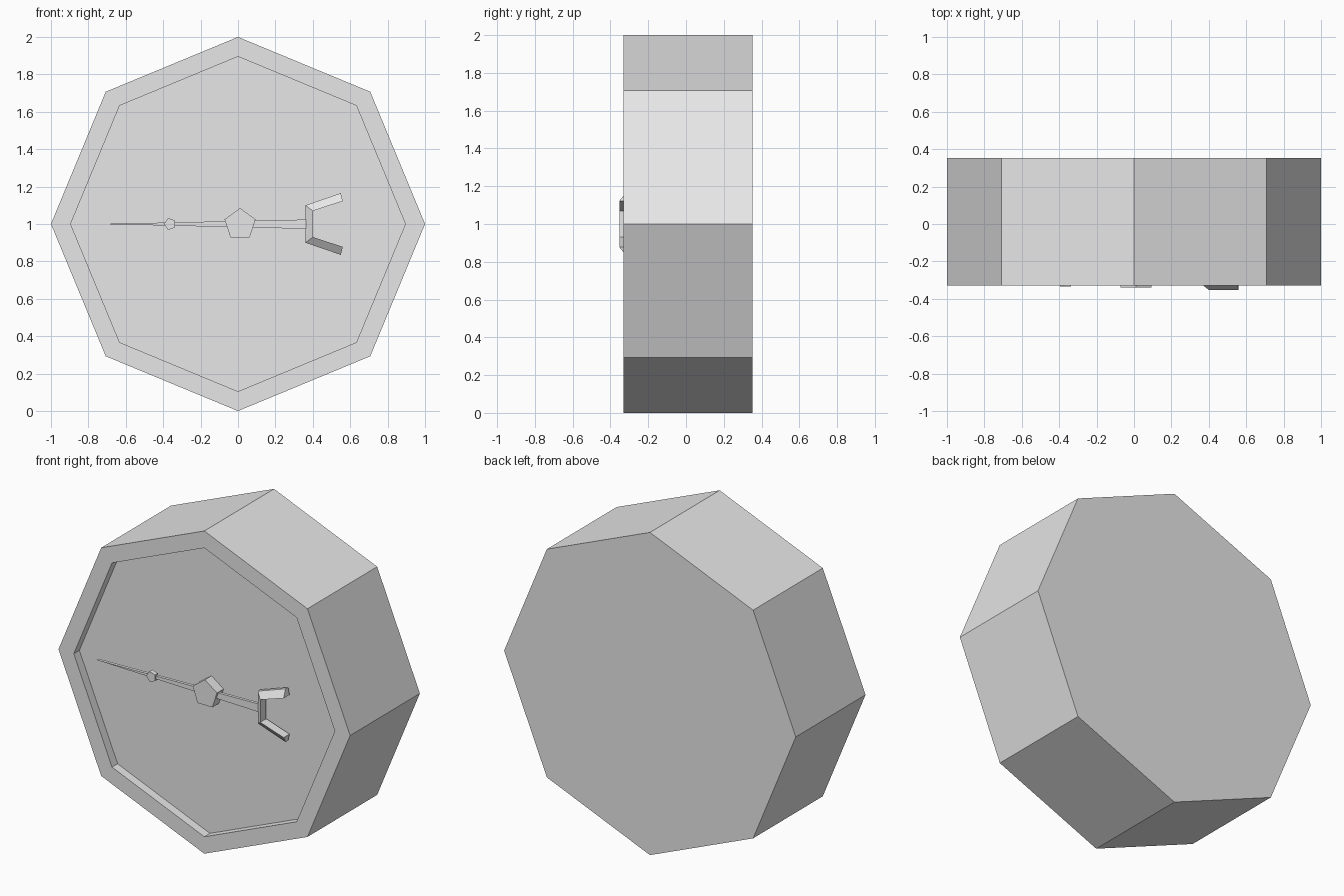
import bpy, bmesh, math

old = bpy.data.objects.get("Cube")
if old:
    bpy.data.objects.remove(old, do_unlink=True)

GREY = (0.8, 0.8, 0.8, 1.0)
grey = bpy.data.materials.new("plain grey")
grey.use_nodes = True
grey.diffuse_color = GREY
grey.node_tree.nodes["Principled BSDF"].inputs["Base Color"].default_value = GREY

FRONT, FLOOR, BACK = -0.33, -0.275, 0.353


def ring(n, radius, cx=0.0, cz=1.0, start=90):
    """Regular outline in the x-z plane."""
    angles = [math.radians(start + 360 * i / n) for i in range(n)]
    return [(cx + radius * math.cos(a), cz + radius * math.sin(a)) for a in angles]


def loft(name, sections, closed=False):
    """Skin a row of equal point loops, capping the ends or joining them."""
    bm = bmesh.new()
    loops = [[bm.verts.new(p) for p in s] for s in sections]
    pairs = list(zip(loops, loops[1:]))
    if closed:
        pairs.append((loops[-1], loops[0]))
    else:
        bm.faces.new(loops[0])
        bm.faces.new(loops[-1])
    for a, b in pairs:
        for i in range(len(a)):
            j = (i + 1) % len(a)
            bm.faces.new((a[i], a[j], b[j], b[i]))
    bmesh.ops.recalc_face_normals(bm, faces=bm.faces)
    mesh = bpy.data.meshes.new(name)
    bm.to_mesh(mesh)
    bm.free()
    mesh.materials.append(grey)
    obj = bpy.data.objects.new(name, mesh)
    bpy.context.collection.objects.link(obj)
    return obj


def at_depth(outline, y):
    return [(x, y, z) for x, z in outline]


def prism(name, outline, front, back):
    return loft(name, [at_depth(outline, front), at_depth(outline, back)])


# Eight-sided case: back, outer wall, front rim, recess wall and dial floor
outer, inner = ring(8, 1.0), ring(8, 0.895)
loft("case", [at_depth(outer, BACK), at_depth(outer, FRONT),
              at_depth(inner, FRONT), at_depth(inner, FLOOR)])

# Tapered pointer with its hub and small bead
prism("pointer", [(-0.743, 1.0), (0.375, 0.974), (0.375, 1.024)], -0.324, -0.305)
prism("hub", ring(5, 0.087, cx=0.011, cz=0.998), -0.34, FLOOR)
prism("pointer_bead", ring(5, 0.033, cx=-0.363, start=180), -0.334, -0.305)

# Forked tail: a bevelled strip, ridged along its inner edge
upper = [((0.55, 0.165), (0.56, 0.122)), ((0.36, 0.10), (0.40, 0.07))]
path = [(o, i, 1) for o, i in upper] + [(o, i, -1) for o, i in reversed(upper)]
loft("forked_tail", [[(o[0], -0.32, 1 + s * o[1]), (i[0], -0.353, 1 + s * i[1]),
                      (i[0], -0.295, 1 + s * i[1]), (o[0], -0.295, 1 + s * o[1])]
                     for o, i, s in path])
